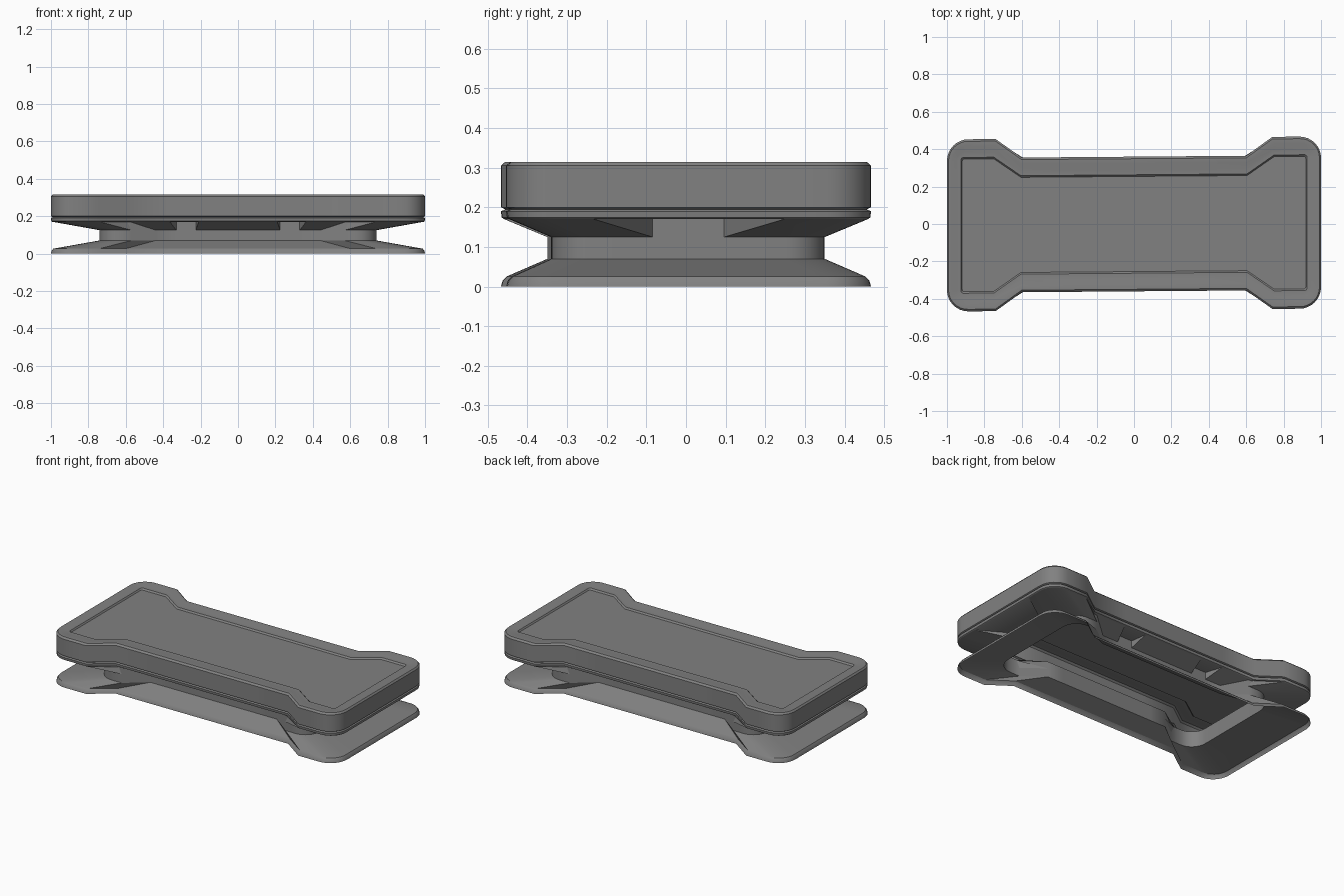
import bpy, bmesh, math

if "Cube" in bpy.data.objects:
    bpy.data.objects.remove(bpy.data.objects["Cube"])

SHEAR = 0.008          # the plan is very slightly skewed
SEGS = 8               # facets per rounded corner

grey = bpy.data.materials.new("dark_grey")
grey.diffuse_color = (.22, .22, .22, 1)
grey.use_nodes = True
grey.node_tree.nodes["Principled BSDF"].inputs["Base Color"].default_value = grey.diffuse_color


def quarter(xe, ye, yw, f0, f1, r, g1, g2, g3):
    """One quarter of the dog-bone plan, from the waist round to the end."""
    pts = [(g1, yw), (g2, yw), (f0, yw), (f1, ye)]
    for i in range(SEGS + 1):
        a = math.pi / 2 * (1 - i / SEGS)
        pts.append((xe - r + r * math.cos(a), ye - r + r * math.sin(a)))
    return pts + [(xe, g3)]


def outer(d):
    """Outer plan, inset by d."""
    return quarter(1 - .85 * d, .46 - 1.1 * d, .36 - 1.1 * d, .6 + .05 * d, .74 + .1 * d,
                   max(.012, .115 - 1.15 * d), .21, .365, .24)


def neck():
    return quarter(.74, .345, .245, .44, .57, .1, .225, .33, .09)


def full_ring(q):
    """Mirror a quarter into the closed plan."""
    return (q + [(x, -y) for x, y in reversed(q)]
            + [(-x, -y) for x, y in q] + [(-x, y) for x, y in reversed(q)])


def vert(bm, p, z):
    return bm.verts.new((p[0], p[1] + SHEAR * p[0], z))


def finish(bm, name, flipped):
    """Make the object; the flipped faces look inward like thin sheets."""
    bmesh.ops.recalc_face_normals(bm, faces=bm.faces)
    bmesh.ops.reverse_faces(bm, faces=flipped)
    me = bpy.data.meshes.new(name)
    bm.to_mesh(me)
    bm.free()
    me.materials.append(grey)
    ob = bpy.data.objects.new(name, me)
    bpy.context.collection.objects.link(ob)
    bpy.ops.object.select_all(action='DESELECT')
    ob.select_set(True)
    bpy.context.view_layer.objects.active = ob
    bpy.ops.object.shade_smooth_by_angle(angle=math.radians(40))


def loft(name, rings, flip_band):
    bm = bmesh.new()
    flipped = []
    loops = [[vert(bm, p, z) for p in full_ring(q)] for q, z in rings]
    for k, (a, b) in enumerate(zip(loops, loops[1:])):
        n = len(a)
        for i in range(n):
            j = (i + 1) % n
            f = bm.faces.new((a[i], a[j], b[j], b[i]))
            if k == flip_band:
                flipped.append(f)
    bm.faces.new(loops[-1])
    finish(bm, name, flipped)


def ramp(name, outs, ins):
    """Sloping wedge under the rim, with closed triangular ends."""
    bm = bmesh.new()
    o = [vert(bm, p, .17) for p in outs]
    lo = [vert(bm, p, .125) for p in ins]
    hi = [vert(bm, p, .17) for p in ins]
    slopes = []
    for i in range(len(o) - 1):
        slopes.append(bm.faces.new((o[i], o[i + 1], lo[i + 1], lo[i])))
        bm.faces.new((lo[i], lo[i + 1], hi[i + 1], hi[i]))
        bm.faces.new((hi[i], hi[i + 1], o[i + 1], o[i]))
    bm.faces.new((o[0], lo[0], hi[0]))
    bm.faces.new((o[-1], hi[-1], lo[-1]))
    finish(bm, name, slopes)


# Open shell: flared base, neck, rim, seam, slab and recessed top panel
loft("case_shell", [
    (outer(0), 0), (outer(.004), .015), (outer(.014), .026),
    (neck(), .07), (neck(), .17),
    (outer(.008), .17), (outer(.002), .174), (outer(0), .19),
    (outer(.01), .195), (outer(0), .2),
    (outer(0), .305), (outer(.01), .315), (outer(.033), .315),
    (outer(.062), .309), (outer(.088), .309), (outer(.096), .300)], flip_band=2)

# Corner ramps and waist ramps on the underside
qo, qn = outer(.008), neck()
for sy in (-1, 1):
    side = "front" if sy < 0 else "back"
    for sx in (-1, 1):
        flip = lambda q: [(x * sx, y * sy) for x, y in q[1:]]
        ramp(f"corner_ramp_{side}_{'left' if sx < 0 else 'right'}", flip(qo), flip(qn))
    wide = lambda q: [(s * q[0][0], sy * q[0][1]) for s in (-1, 1)]
    ramp(f"waist_ramp_{side}", wide(qo), wide(qn))
